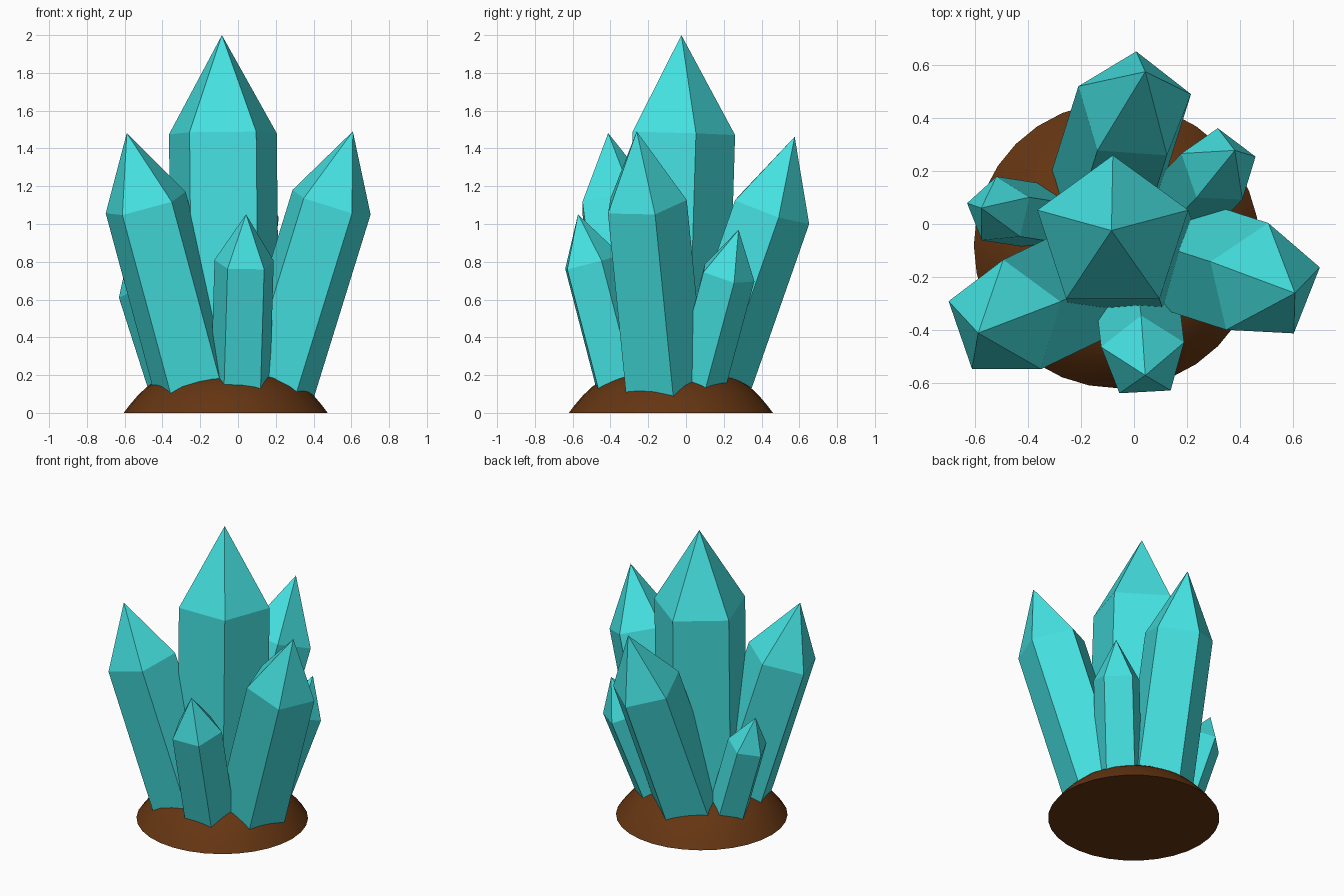
import bpy, bmesh, math
from mathutils import Vector

if "Cube" in bpy.data.objects:
    bpy.data.objects.remove(bpy.data.objects["Cube"])


def material(name, color):
    m = bpy.data.materials.new(name)
    m.diffuse_color = color
    m.use_nodes = True
    m.node_tree.nodes["Principled BSDF"].inputs["Base Color"].default_value = m.diffuse_color
    return m


teal = material("teal_crystal", (0.06, 0.75, 0.75, 1))
brown = material("brown_rock", (0.13, 0.036, 0.006, 1))


def make_object(name, bm, mat):
    bmesh.ops.recalc_face_normals(bm, faces=bm.faces)
    me = bpy.data.meshes.new(name)
    bm.to_mesh(me)
    bm.free()
    me.materials.append(mat)
    ob = bpy.data.objects.new(name, me)
    bpy.context.collection.objects.link(ob)
    return ob


def crystal(name, shoulder, lean, radius, tip, angle):
    """Five-sided leaning prism with a pointed tip; lean is x,y shift per unit z."""
    c = Vector(shoulder)
    slope = Vector((lean[0], lean[1], 1))
    axis = slope.normalized()
    a = math.radians(angle)
    u = Vector((math.cos(a), math.sin(a), 0))
    u = (u - axis * u.dot(axis)).normalized()
    v = axis.cross(u)
    foot = c - slope * (c.z - 0.08)
    bm = bmesh.new()

    def ring(p):
        return [bm.verts.new(p + radius * (u * math.cos(t) + v * math.sin(t)))
                for t in (math.tau * i / 5 for i in range(5))]

    low, high = ring(foot), ring(c)
    apex = bm.verts.new(c + axis * tip)
    bm.faces.new(low)
    for i in range(5):
        j = (i + 1) % 5
        bm.faces.new((low[i], low[j], high[j], high[i]))
        bm.faces.new((high[i], high[j], apex))
    make_object(name, bm, teal)


# Crystals: shoulder centre, lean, radius, tip length, corner angle
crystal("main_crystal", (-0.08, -0.04, 1.48), (-0.01, 0.03), 0.30, 0.52, 90)
crystal("back_crystal", (0.00, 0.44, 1.075), (0.11, 0.35), 0.225, 0.412, 86)
crystal("left_crystal", (-0.487, -0.363, 1.105), (-0.27, -0.13), 0.23, 0.393, 164)
crystal("right_crystal", (0.49, -0.223, 1.11), (0.31, -0.10), 0.228, 0.40, 13)
crystal("small_front_crystal", (0.035, -0.505, 0.795), (0.03, -0.26), 0.165, 0.265, 238)
crystal("small_back_crystal", (0.32, 0.215, 0.735), (0.26, 0.27), 0.152, 0.25, 19)
crystal("small_left_crystal", (-0.51, 0.05, 0.65), (-0.32, 0.05), 0.13, 0.22, 167)

# Rock mound: lathed dome profile with a flat underside
profile = [(0.54, 0), (0.51, 0.04), (0.465, 0.093), (0.415, 0.14),
           (0.345, 0.185), (0.24, 0.22), (0.12, 0.237)]
N = 32
bm = bmesh.new()
rings = [[bm.verts.new((-0.065 + r * math.cos(math.tau * i / N),
                        -0.08 + r * math.sin(math.tau * i / N), z))
          for i in range(N)] for r, z in profile]
for lo, hi in zip(rings, rings[1:]):
    for i in range(N):
        j = (i + 1) % N
        bm.faces.new((lo[i], lo[j], hi[j], hi[i]))
bm.faces.new(rings[0])
top = bm.verts.new((-0.065, -0.08, 0.24))
for i in range(N):
    bm.faces.new((rings[-1][i], rings[-1][(i + 1) % N], top))
mound = make_object("rock_mound", bm, brown)
bpy.context.view_layer.objects.active = mound
mound.select_set(True)
bpy.ops.object.shade_smooth_by_angle(angle=math.radians(40))
